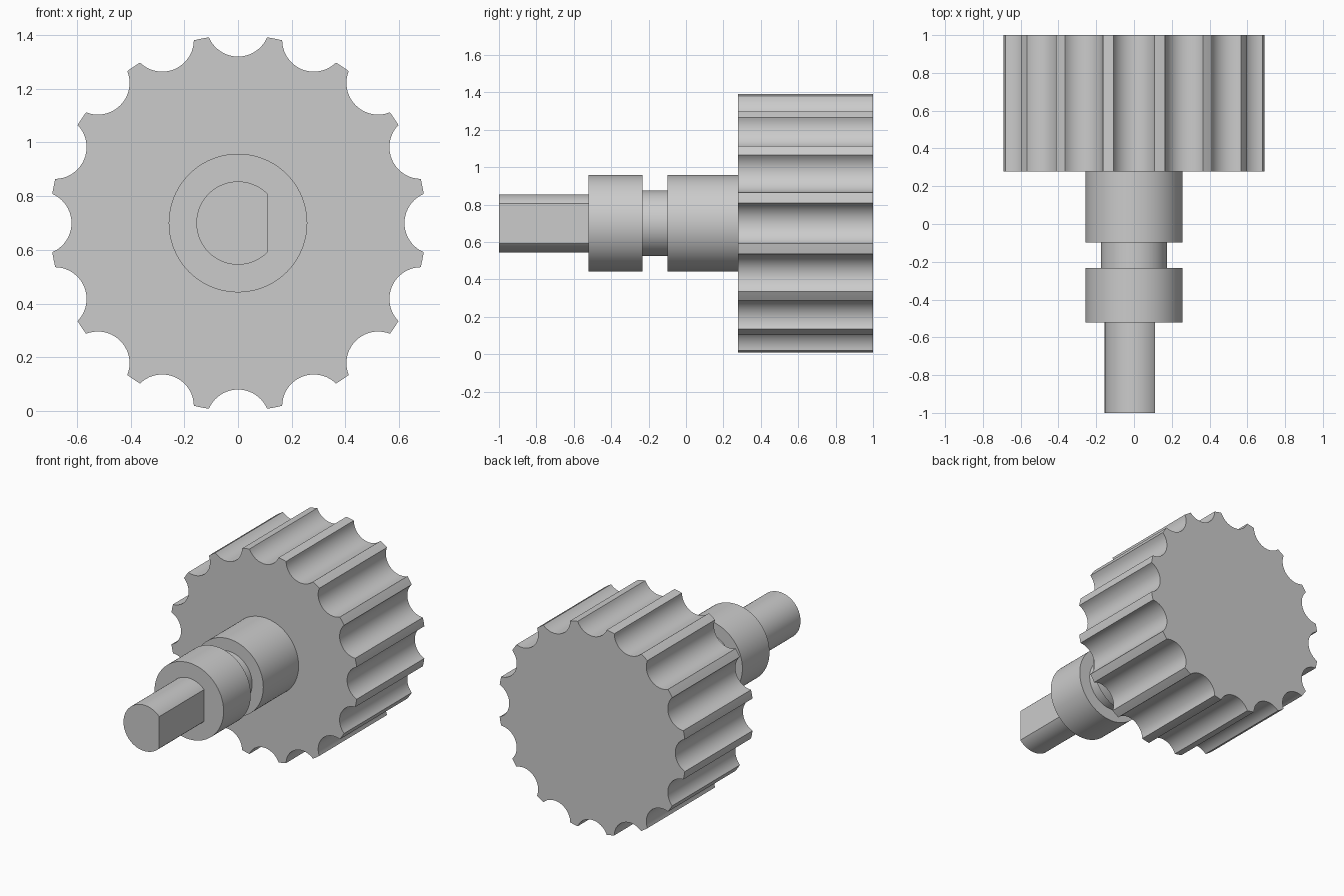
import bpy, bmesh, math

if "Cube" in bpy.data.objects:
    bpy.data.objects.remove(bpy.data.objects["Cube"], do_unlink=True)

AXIS_Z = 0.70

steel = bpy.data.materials.new("grey_steel")
steel.use_nodes = True
colour = (0.6, 0.6, 0.6, 1)
steel.diffuse_color = colour
steel.node_tree.nodes["Principled BSDF"].inputs["Base Color"].default_value = colour


def arc(cx, cz, r, start, end, steps):
    """Points on an arc, both ends included; angles in radians."""
    return [(cx + r * math.cos(a), cz + r * math.sin(a))
            for a in (start + (end - start) * i / steps for i in range(steps + 1))]


def finish(name, bm):
    bmesh.ops.recalc_face_normals(bm, faces=bm.faces)
    mesh = bpy.data.meshes.new(name)
    bm.to_mesh(mesh)
    bm.free()
    mesh.materials.append(steel)
    obj = bpy.data.objects.new(name, mesh)
    obj.location.z = AXIS_Z
    bpy.context.collection.objects.link(obj)
    bpy.ops.object.select_all(action="DESELECT")
    obj.select_set(True)
    bpy.context.view_layer.objects.active = obj
    bpy.ops.object.shade_smooth_by_angle(angle=math.radians(25))


def extrude(name, outline, y0, y1):
    """Solid made by pushing an x-z outline along y."""
    bm = bmesh.new()
    face = bm.faces.new([bm.verts.new((x, y0, z)) for x, z in outline])
    result = bmesh.ops.extrude_face_region(bm, geom=[face], use_keep_orig=True)
    verts = [v for v in result["geom"] if isinstance(v, bmesh.types.BMVert)]
    bmesh.ops.translate(bm, verts=verts, vec=(0, y1 - y0, 0))
    finish(name, bm)


def lathe(name, profile, steps=96):
    """Solid of revolution about y from (radius, y) points."""
    bm = bmesh.new()
    rings = [[bm.verts.new((x, y, z)) for x, z in arc(0, 0, r, 0, math.tau, steps)[:-1]]
             for r, y in profile]
    for a, b in zip(rings, rings[1:]):
        for i in range(steps):
            j = (i + 1) % steps
            bm.faces.new((a[i], a[j], b[j], b[i]))
    bm.faces.new(rings[0])
    bm.faces.new(rings[-1])
    finish(name, bm)


# Scalloped wheel: round flutes bitten out of the rim
FLUTES, RIM, FLUTE_R, FLUTE_C = 16, 0.70, 0.118, 0.738
pitch = math.tau / FLUTES
half = math.acos((RIM**2 + FLUTE_C**2 - FLUTE_R**2) / (2 * RIM * FLUTE_C))
swing = math.acos((FLUTE_C**2 + FLUTE_R**2 - RIM**2) / (2 * FLUTE_C * FLUTE_R))
outline = []
for k in range(FLUTES):
    a = k * pitch
    inward = a + math.pi
    outline += arc(FLUTE_C * math.cos(a), FLUTE_C * math.sin(a), FLUTE_R,
                   inward + swing, inward - swing, 20)
    outline += arc(0, 0, RIM, a + half, a + pitch - half, 4)[1:-1]
extrude("fluted_wheel", outline, 0.278, 1.0)

# Hub with a retaining groove
lathe("grooved_hub", [(0.258, -0.522), (0.258, -0.233), (0.175, -0.233),
                      (0.175, -0.099), (0.258, -0.099), (0.258, 0.278)])

# Drive shaft with one flat on its left side
flat = math.acos(0.112 / 0.155)
extrude("flatted_shaft", arc(0, 0, 0.155, flat, math.tau - flat, 72), -1.0, -0.522)
